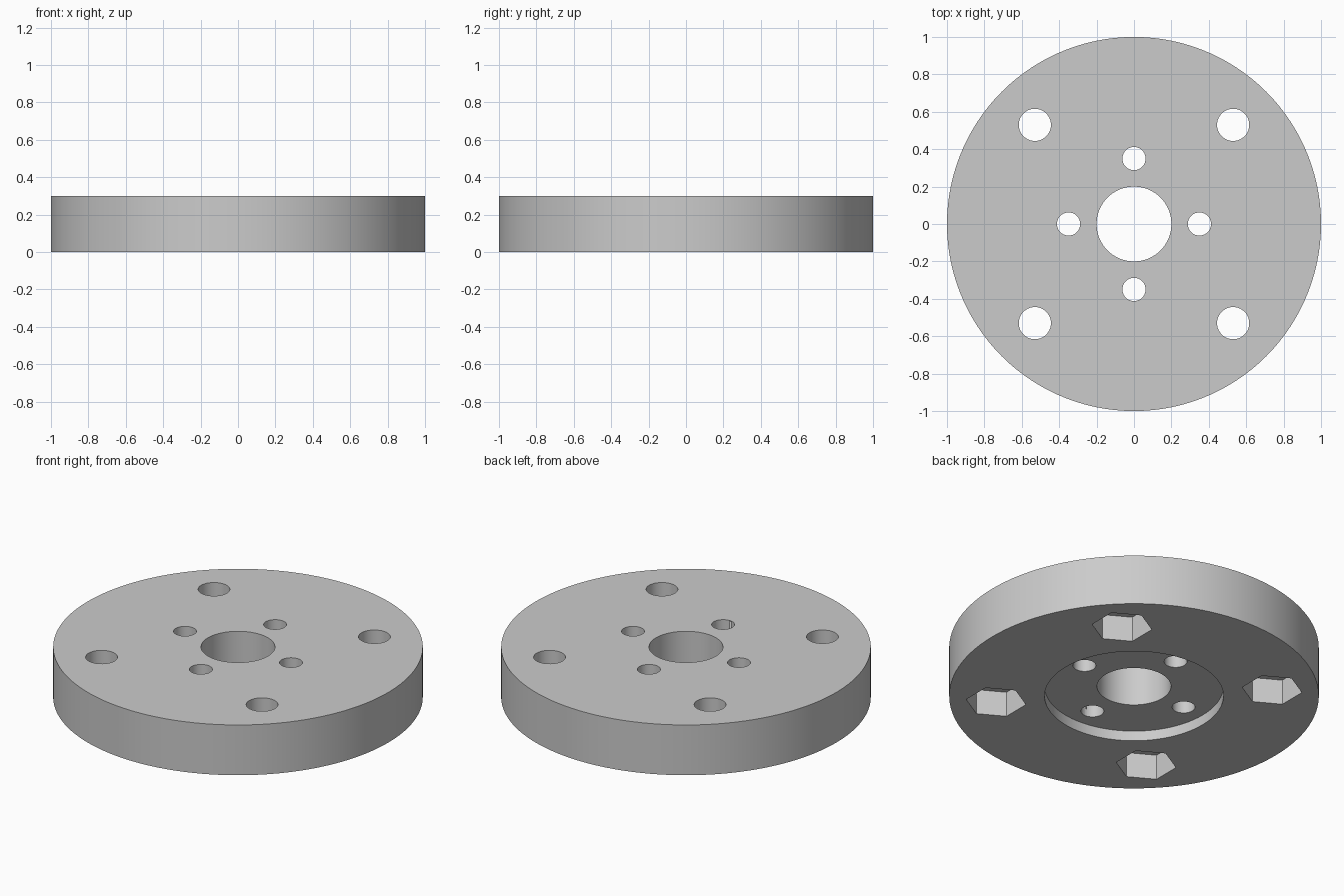
import bpy, bmesh
from math import cos, sin, pi

default = bpy.data.objects.get("Cube")
if default:
    bpy.data.objects.remove(default, do_unlink=True)

THICK = 0.30
BOLT_POS = 0.53       # x and y offset of the outer bolt holes
PIN_POS = 0.35        # distance of the inner holes from the centre
NUT_DEPTH = 0.15
RECESS_DEPTH = 0.06

grey = bpy.data.materials.new("plain grey")
grey.use_nodes = True
grey.diffuse_color = (0.6, 0.6, 0.6, 1)
grey.node_tree.nodes["Principled BSDF"].inputs["Base Color"].default_value = (0.6, 0.6, 0.6, 1)


def prism(name, radius, z0, z1, sides, x=0, y=0):
    """Upright prism with one corner pointing along +y."""
    bm = bmesh.new()
    rings = []
    for z in (z0, z1):
        angles = [pi / 2 + 2 * pi * i / sides for i in range(sides)]
        rings.append([bm.verts.new((x + radius * cos(a), y + radius * sin(a), z)) for a in angles])
    low, high = rings
    bm.faces.new(low[::-1])
    bm.faces.new(high)
    for i in range(sides):
        j = (i + 1) % sides
        bm.faces.new((low[i], low[j], high[j], high[i]))
    mesh = bpy.data.meshes.new(name)
    bm.to_mesh(mesh)
    bm.free()
    mesh.materials.append(grey)
    obj = bpy.data.objects.new(name, mesh)
    bpy.context.collection.objects.link(obj)
    return obj


def cut(target, cutter):
    """Subtract the cutter from the target and discard it."""
    cutter.hide_render = True
    mod = target.modifiers.new("cut", "BOOLEAN")
    mod.operation = "DIFFERENCE"
    mod.solver = "EXACT"
    mod.object = cutter
    bpy.context.view_layer.objects.active = target
    bpy.ops.object.modifier_apply(modifier=mod.name)
    bpy.data.objects.remove(cutter, do_unlink=True)


# Round plate
plate = prism("flange_plate", 1.0, 0, THICK, 120)

# Shallow round recess underneath, then the centre bore
cut(plate, prism("recess_cutter", 0.484, -0.1, RECESS_DEPTH, 96))
cut(plate, prism("bore_cutter", 0.2, -0.2, 0.5, 64))

# Inner ring of small holes
for dx, dy in ((1, 0), (0, 1), (-1, 0), (0, -1)):
    cut(plate, prism("pin_hole_cutter", 0.062, -0.2, 0.5, 40, dx * PIN_POS, dy * PIN_POS))

# Outer bolt holes with hexagonal nut pockets underneath
for sx in (-1, 1):
    for sy in (-1, 1):
        x, y = sx * BOLT_POS, sy * BOLT_POS
        cut(plate, prism("nut_pocket_cutter", 0.164, -0.1, NUT_DEPTH, 6, x, y))
        cut(plate, prism("bolt_hole_cutter", 0.086, -0.2, 0.5, 48, x, y))

# Smooth round walls, crisp edges
bpy.ops.object.select_all(action="DESELECT")
plate.select_set(True)
bpy.context.view_layer.objects.active = plate
bpy.ops.object.shade_smooth_by_angle(angle=pi / 6)
